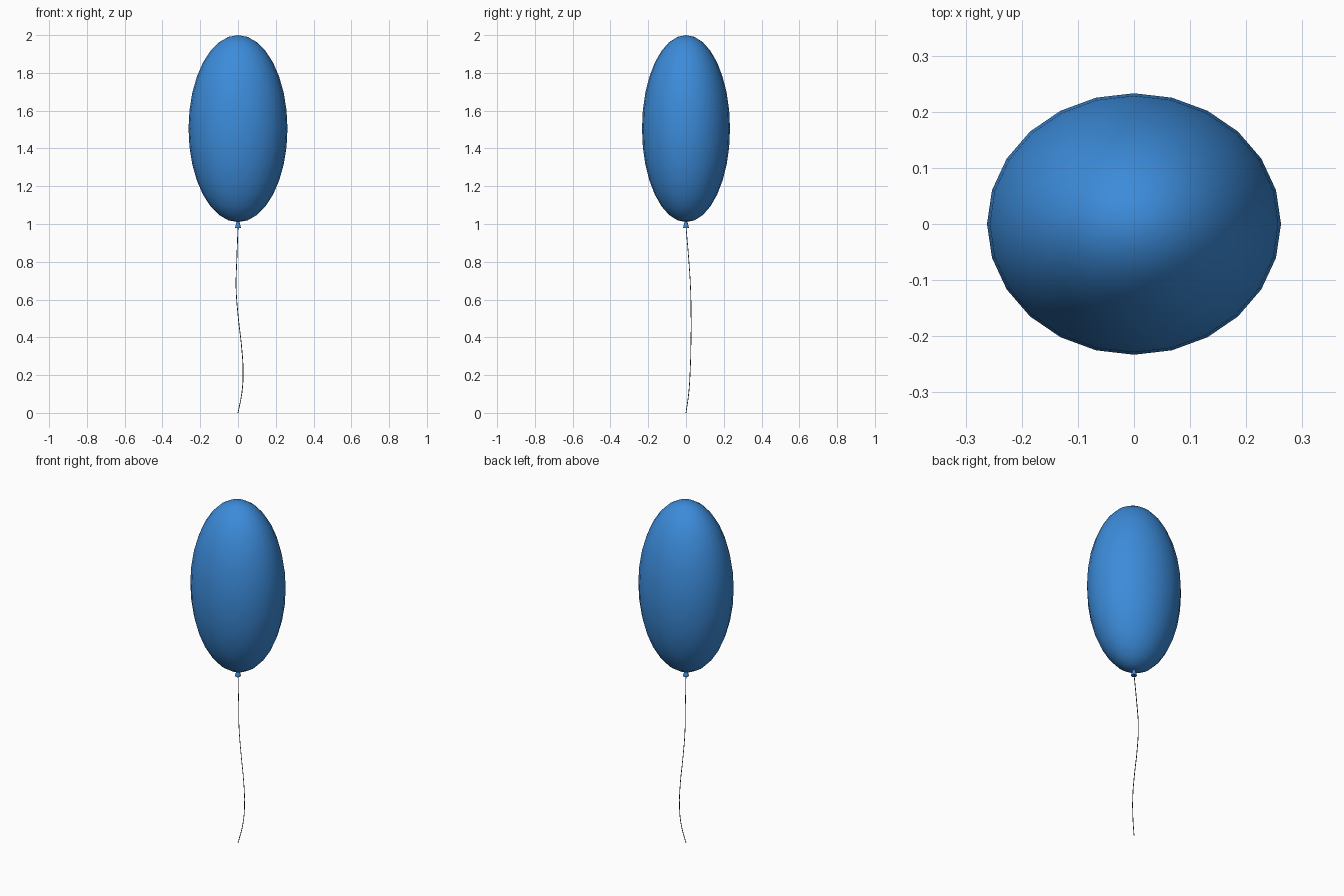
import bpy
import math

cube = bpy.data.objects.get("Cube")
if cube:
    bpy.data.objects.remove(cube, do_unlink=True)


def make_material(name, rgb):
    color = (*rgb, 1.0)
    mat = bpy.data.materials.new(name)
    mat.use_nodes = True
    mat.diffuse_color = color
    mat.node_tree.nodes["Principled BSDF"].inputs["Base Color"].default_value = color
    return mat


blue = make_material("balloon blue", (0.045, 0.26, 0.7))
dark = make_material("string grey", (0.05, 0.05, 0.05))


def finish(name, mat, angle):
    obj = bpy.context.object
    obj.name = name
    obj.data.materials.append(mat)
    bpy.ops.object.transform_apply(location=False, rotation=False, scale=True)
    bpy.ops.object.shade_smooth_by_angle(angle=math.radians(angle))
    return obj


# Inflated body, a stretched and slightly flattened sphere
bpy.ops.mesh.primitive_uv_sphere_add(segments=24, ring_count=16, radius=1,
                                     location=(0, 0, 1.505))
bpy.context.object.scale = (0.262, 0.233, 0.495)
finish("balloon_body", blue, 60)

# Tied knot flaring downwards
bpy.ops.mesh.primitive_cone_add(vertices=12, radius1=0.016, radius2=0.006,
                                depth=0.04, location=(0, 0, 0.998))
finish("balloon_knot", blue, 50)

# Wavy string hanging from the knot
points = [(0, 0, 0), (0.021, 0.015, 0.11), (0.027, 0.022, 0.22),
          (0.018, 0.026, 0.36), (0.002, 0.027, 0.5), (-0.01, 0.024, 0.66),
          (-0.006, 0.014, 0.82), (0, 0, 0.985)]
curve = bpy.data.curves.new("string", "CURVE")
curve.dimensions = "3D"
curve.bevel_depth = 0.002
curve.bevel_resolution = 1
curve.resolution_u = 4
curve.use_fill_caps = True
spline = curve.splines.new("BEZIER")
spline.bezier_points.add(len(points) - 1)
for bp, co in zip(spline.bezier_points, points):
    bp.co = co
    bp.handle_left_type = bp.handle_right_type = "AUTO"
spline.use_smooth = True
curve.materials.append(dark)
string = bpy.data.objects.new("string", curve)
bpy.context.collection.objects.link(string)
